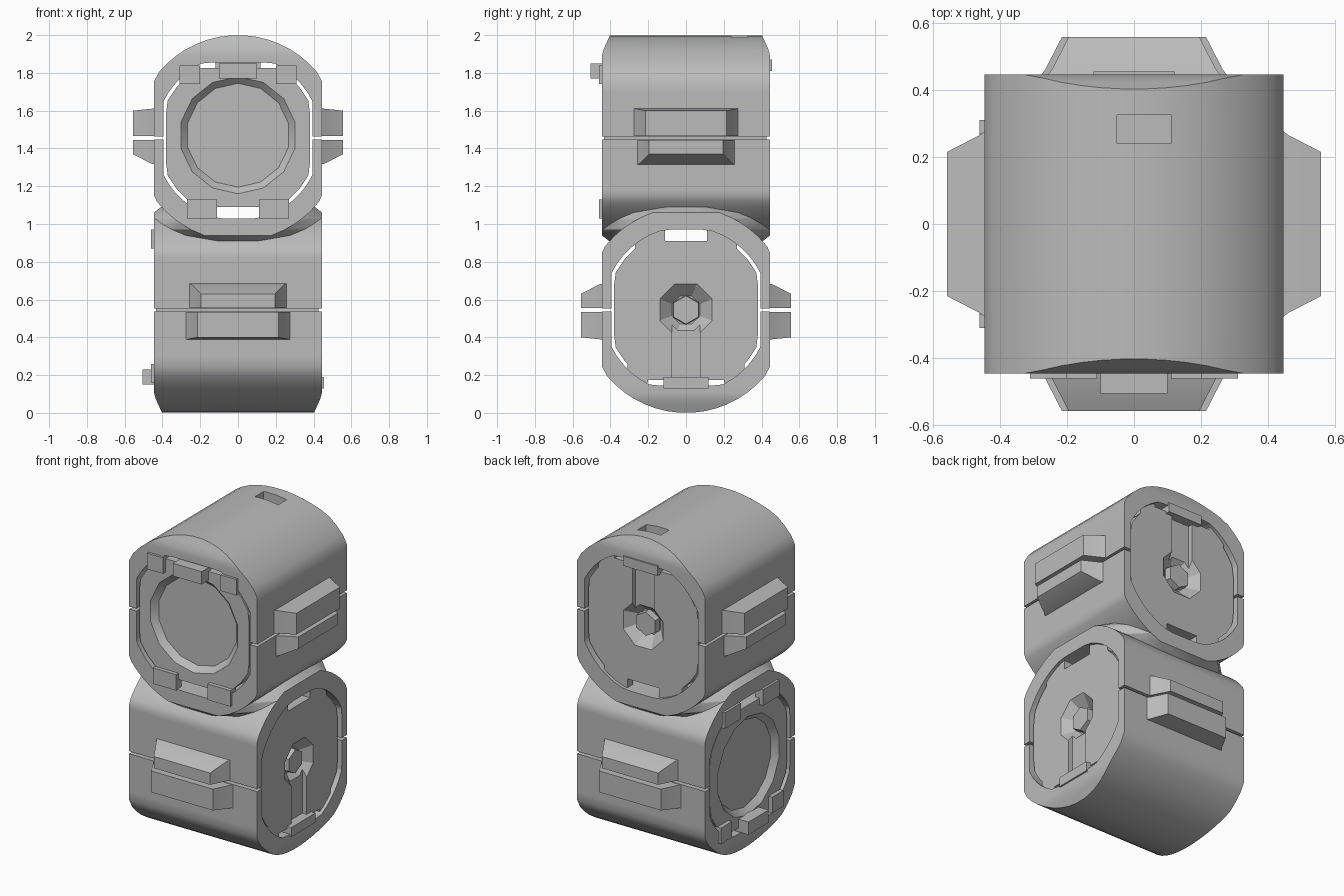
import bpy, bmesh, math
from mathutils import Matrix, Vector

cube = bpy.data.objects.get("Cube")
if cube:
    bpy.data.objects.remove(cube, do_unlink=True)

grey = bpy.data.materials.new("plain grey")
grey.use_nodes = True
colour = (0.5, 0.5, 0.5, 1)
grey.diffuse_color = colour
grey.node_tree.nodes["Principled BSDF"].inputs["Base Color"].default_value = colour

R, H, C = 0.545, 0.445, 1.455      # shell radius, half width, upper centre height
# Half turn that carries the upper unit onto the crossed lower unit
FLIP = (Matrix.Translation((0, 0, 1)) @ Matrix.Rotation(math.pi, 4, Vector((1, 1, 0)))
        @ Matrix.Translation((0, 0, -1)))


def finish(name, bm):
    bmesh.ops.remove_doubles(bm, verts=bm.verts, dist=0.0005)
    bmesh.ops.recalc_face_normals(bm, faces=bm.faces)
    mesh = bpy.data.meshes.new(name)
    bm.to_mesh(mesh)
    bm.free()
    mesh.materials.append(grey)
    ob = bpy.data.objects.new(name, mesh)
    bpy.context.collection.objects.link(ob)
    return ob


def loft(name, rings):
    bm = bmesh.new()
    rows = [[bm.verts.new(p) for p in ring] for ring in rings]
    n = len(rows[0])
    for a, b in zip(rows, rows[1:]):
        for i in range(n):
            j = (i + 1) % n
            bm.faces.new((a[i], a[j], b[j], b[i]))
    bm.faces.new(rows[0])
    bm.faces.new(rows[-1])
    return finish(name, bm)


def box(name, x, y, z):
    return loft(name, [[(x[0], y[0], h), (x[1], y[0], h), (x[1], y[1], h), (x[0], y[1], h)]
                       for h in z])


def barrel(name, stations, sides=40, wide=9, low=9, high=9, centre=C):
    """Clipped circles strung along y; stations are (y, radius)."""
    rings = []
    for y, r in stations:
        ring = []
        for i in range(sides):
            a = math.tau * (i + 0.5) / sides
            px = max(-wide, min(wide, r * math.cos(a)))
            pz = max(-low, min(high, r * math.sin(a)))
            ring.append((px, y, centre + pz))
        rings.append(ring)
    return loft(name, rings)


def flipped(ob, name):
    copy = bpy.data.objects.new(name, ob.data.copy())
    copy.data.transform(FLIP)
    bpy.context.collection.objects.link(copy)
    return copy


def cut(ob, cutters):
    for c in cutters:
        mod = ob.modifiers.new("cut", "BOOLEAN")
        mod.operation, mod.solver, mod.object = "DIFFERENCE", "EXACT", c
    bpy.context.view_layer.update()
    dg = bpy.context.evaluated_depsgraph_get()
    mesh = bpy.data.meshes.new_from_object(ob.evaluated_get(dg))
    ob.modifiers.clear()
    ob.data = mesh
    for c in cutters:
        bpy.data.objects.remove(c, do_unlink=True)


# Outer shell: two crossed round-ended housings, filleted where they meet
def section(z, hx, hy, tx, ty, fillet=0.1):
    corner = [(hx, ty), (min(hx, tx + fillet), ty), (tx, min(hy, ty + fillet)), (tx, hy)]
    right = corner + [(-x, y) for x, y in reversed(corner)]
    return [(x, y, z) for x, y in right + [(-x, -y) for x, y in right]]


def half_chord(d):
    return min(H, math.sqrt(R * R - d * d)) if d < R else 0


caps = []
for i in range(14):
    drop = R * math.cos(0.06 + (math.pi / 2 - 0.06) * i / 13)
    caps.append((drop, half_chord(drop), H - max(0, drop - 0.45) * 0.45))
rings = [section(R - drop, end, t, 0, t) for drop, t, end in caps]
for i in range(1, 30):
    z = R + (C - R) * i / 30
    ty, tx = half_chord(z - R), half_chord(C - z)
    rings.append(section(z, H if ty else tx, H if tx else ty, tx, ty))
rings += [section(C + drop, t, end, t, 0) for drop, t, end in reversed(caps)]
shell = loft("shell", rings)

# Openings, split lines and the cable slot
cutters = [barrel("tunnel_cutter", [(-0.6, 0.44), (0.6, 0.44)], 48, 0.395, 0.425, 0.4)]
for s in (-1, 1):
    xs = sorted((s * 0.38, s * 0.7))
    cutters.append(box("split_cutter", xs, (-0.6, 0.6), (C - 0.008, C + 0.008)))
cutters += [flipped(c, "lower_cutter") for c in list(cutters)]
cutters.append(box("slot_cutter", (-0.05, 0.11), (0.24, 0.325), (1.86, 2.1)))
cut(shell, cutters)

# Inner core: round pocket at one end, shaft pocket with a groove at the other
core = barrel("upper_core", [(-0.435, 0.422), (0.425, 0.422)], 32, 0.382, 0.365, 0.37)
cut(core, [
    barrel("disc_cutter", [(-0.6, 0.315), (-0.435, 0.31), (-0.4, 0.275)], 14, centre=C + 0.015),
    barrel("shaft_cutter", [(0.36, 0.08), (0.425, 0.15), (0.5, 0.15)], 8),
    box("groove_cutter", (-0.075, 0.075), (0.395, 0.6), (C, 1.9)),
])
parts = [core, barrel("upper_shaft", [(0.35, 0.08), (0.4, 0.075)], 6)]

# Latch tabs and corner blocks bridging the core and the shell
parts.append(box("upper_latch", (-0.1, 0.1), (-0.505, -0.41), (1.77, 1.85)))
parts.append(box("upper_back_tab", (-0.12, 0.12), (0.37, 0.455), (1.81, 1.87)))
for s in (-1, 1):
    for y in (-0.42, 0.41):
        xs = sorted((s * 0.2, s * 0.31))
        parts.append(box("upper_corner_block", xs, (y - 0.04, y + 0.015), (1.74, 1.84)))
        xs = sorted((s * 0.11, s * 0.27))
        parts.append(box("upper_foot_block", xs, (y - 0.04, y + 0.015), (1.03, 1.13)))

# Clamp lugs: tapered bars above and below each split line
for s in (-1, 1):
    for v, far, half, slope in ((1, 0.145, 0.265, 0.01), (-1, 0.085, 0.245, 0.05)):
        rings = []
        for x, w, k in ((0.42, half + 0.03, 1.2), (0.46, half, 1), (0.557, half - 0.05, 0)):
            a, b = C + v * 0.011, C + v * (far + slope * k)
            rings.append([(s * x, -w, a), (s * x, w, a), (s * x, w, b), (s * x, -w, b)])
        parts.append(loft("upper_lug", rings))

# Repeat every fitting on the lower unit
for p in list(parts):
    parts.append(flipped(p, p.name.split(".")[0].replace("upper", "lower")))

bpy.ops.object.select_all(action="DESELECT")
for ob in [shell] + parts:
    ob.select_set(True)
bpy.context.view_layer.objects.active = shell
bpy.ops.object.shade_smooth_by_angle(angle=math.radians(30))
